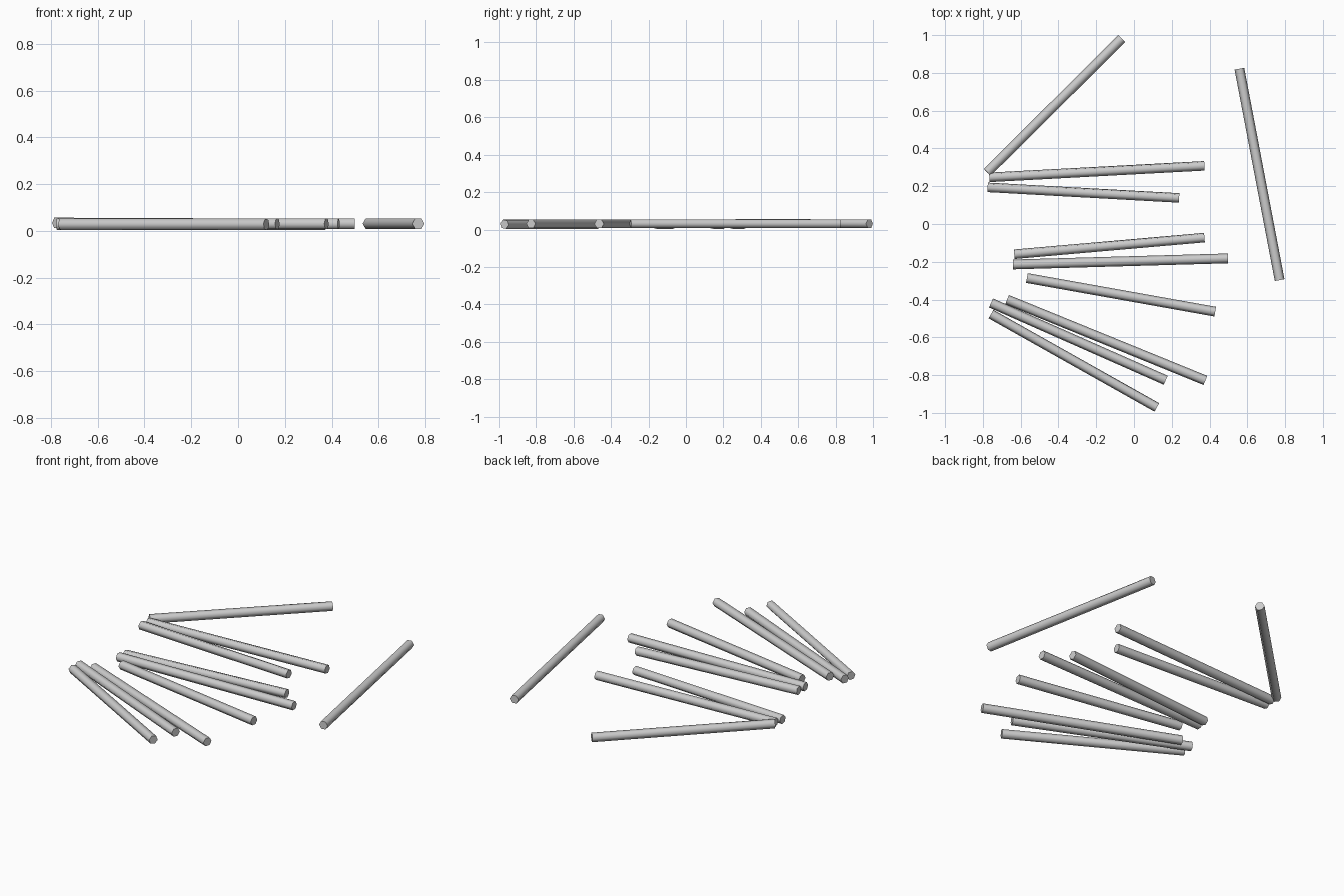
import bpy, math
from mathutils import Vector

if "Cube" in bpy.data.objects:
    bpy.data.objects.remove(bpy.data.objects["Cube"])

R, SIDES = 0.026, 6

# each stick: centre-line ends (x, y) to (x, y), start height, end height, roll in degrees
STICKS = [
    ((-0.777, 0.274), (-0.065, 0.981), 0.034, 0.031, 0),
    ((-0.766, 0.247), (0.373, 0.308), 0.028, 0.028, 15),
    ((-0.775, 0.194), (0.239, 0.138), 0.028, 0.028, 15),
    ((-0.634, -0.160), (0.373, -0.072), 0.028, 0.028, 15),
    ((-0.640, -0.214), (0.498, -0.182), 0.031, 0.031, 0),
    ((-0.567, -0.286), (0.430, -0.464), 0.030, 0.030, 0),
    ((-0.672, -0.400), (0.378, -0.828), 0.030, 0.030, 0),
    ((-0.757, -0.418), (0.168, -0.827), 0.030, 0.030, 0),
    ((-0.757, -0.477), (0.121, -0.971), 0.028, 0.028, 10),
    ((0.558, 0.822), (0.771, -0.297), 0.031, 0.031, 0),
]


def stick(number, start, end, z0, z1, roll):
    a, b = Vector((*start, z0)), Vector((*end, z1))
    axis = (b - a).normalized()
    side = axis.cross(Vector((0, 0, 1))).normalized()
    up = side.cross(axis)
    verts = []
    for p in (a, b):
        for i in range(SIDES):
            t = math.radians(roll) + math.tau * i / SIDES
            verts.append(p + R * (math.cos(t) * side + math.sin(t) * up))
    n = SIDES
    faces = [(i, (i + 1) % n, n + (i + 1) % n, n + i) for i in range(n)]
    faces += [tuple(reversed(range(n))), tuple(range(n, 2 * n))]
    mesh = bpy.data.meshes.new(f"stick_{number}")
    mesh.from_pydata(verts, [], faces)
    # rounded shading along the shaft, flat end caps
    for f in mesh.polygons:
        f.use_smooth = len(f.vertices) == 4
    for e in mesh.edges:
        i, j = e.vertices
        if (i < n) == (j < n):
            e.use_edge_sharp = True
    mesh.update()
    obj = bpy.data.objects.new(f"stick_{number}", mesh)
    bpy.context.collection.objects.link(obj)


# loose scattered bundle of sticks
for k, s in enumerate(STICKS, 1):
    stick(k, *s)
